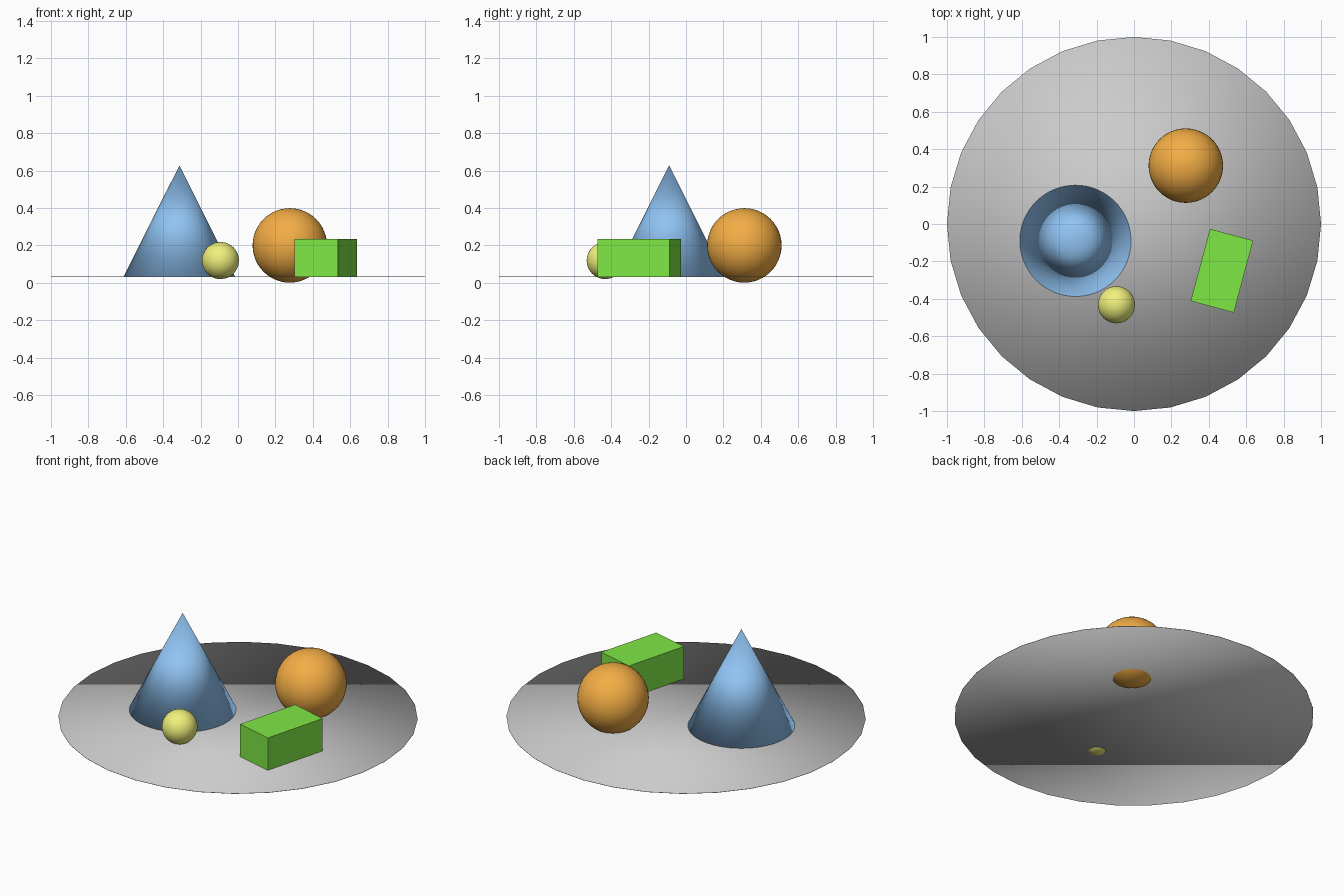
import bpy
from math import radians

if "Cube" in bpy.data.objects:
    bpy.data.objects.remove(bpy.data.objects["Cube"])

GROUND = 0.033


def finish(name, color=None, smooth=True):
    obj = bpy.context.object
    obj.name = name
    if smooth:
        bpy.ops.object.shade_smooth()
    if color:
        mat = bpy.data.materials.new(name + "_color")
        mat.diffuse_color = (*color, 1)
        mat.use_nodes = True
        mat.node_tree.nodes["Principled BSDF"].inputs["Base Color"].default_value = mat.diffuse_color
        obj.data.materials.append(mat)
    return obj


def ball(name, radius, location, color):
    bpy.ops.mesh.primitive_uv_sphere_add(segments=48, ring_count=24,
                                         radius=radius, location=location)
    return finish(name, color)


# Thin round base plate, fully smooth shaded
bpy.ops.mesh.primitive_cylinder_add(vertices=32, radius=1, depth=0.002,
                                    location=(0, 0, GROUND))
finish("base_disc")

# Blue cone standing on the plate
height = 0.595
bpy.ops.mesh.primitive_cone_add(vertices=64, radius1=0.298, depth=height,
                                location=(-0.313, -0.09, GROUND + height / 2))
finish("cone", (0.28, 0.55, 0.9))

# Two balls, slightly sunk through the plate
ball("large_ball", 0.199, (0.277, 0.312, 0.2), (0.9, 0.42, 0.06))
ball("small_ball", 0.099, (-0.094, -0.432, 0.119), (0.87, 0.88, 0.2))

# Green block, turned on the plate
bpy.ops.mesh.primitive_cube_add(size=1, location=(0.47, -0.25, GROUND + 0.1),
                                rotation=(0, 0, radians(-15)))
block = finish("block", (0.21, 0.8, 0.06), smooth=False)
block.scale = (0.239, 0.399, 0.2)
